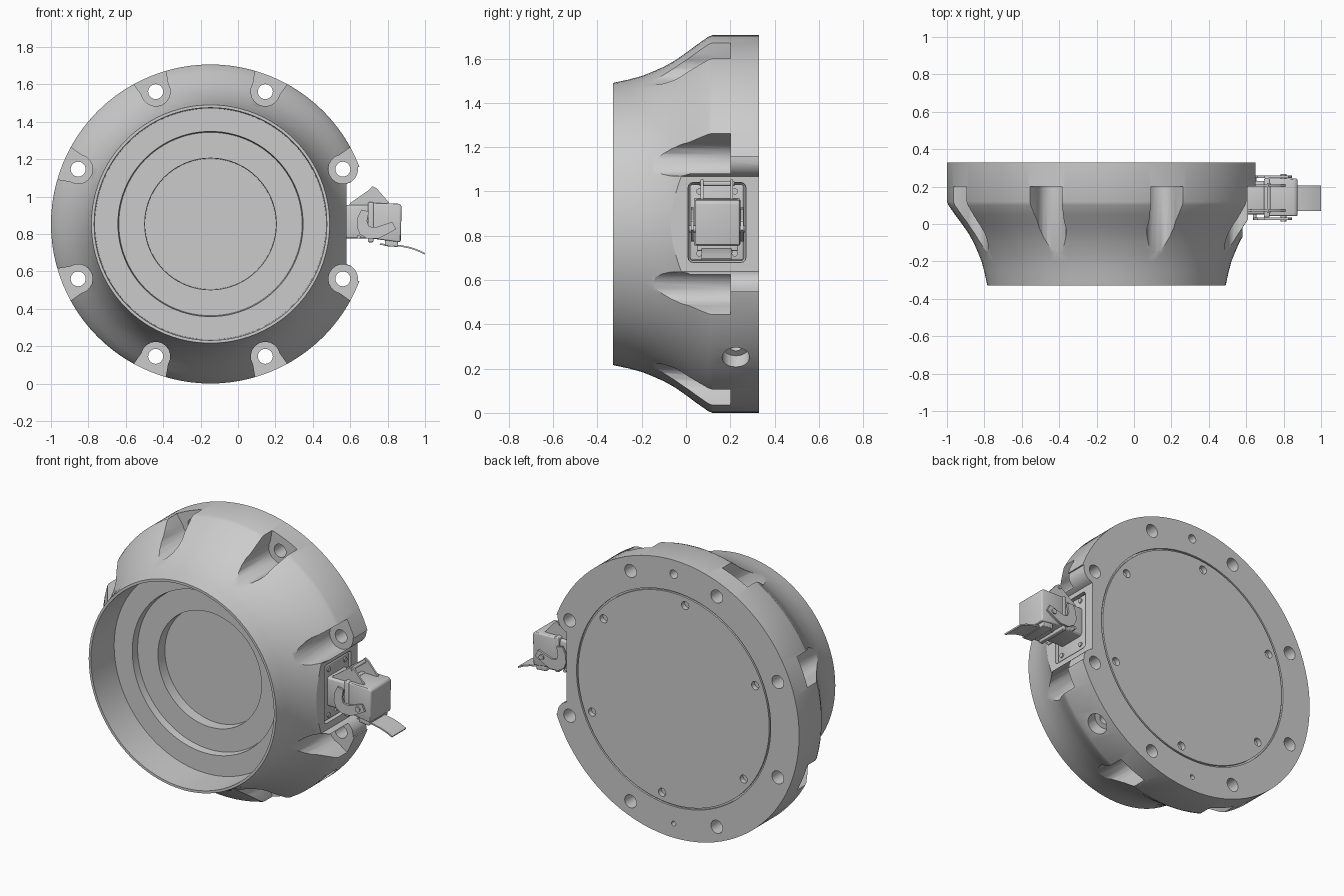
import bpy, bmesh, math
from mathutils import Vector

if "Cube" in bpy.data.objects:
    bpy.data.objects.remove(bpy.data.objects["Cube"])

CX, CZ = -0.147, 0.853          # axis of the round housing (runs along y)
metal = bpy.data.materials.new("plain grey")
metal.diffuse_color = (0.6, 0.6, 0.6, 1)
metal.use_nodes = True
metal.node_tree.nodes["Principled BSDF"].inputs["Base Color"].default_value = metal.diffuse_color


def make(name, bm):
    bm.normal_update()
    bmesh.ops.recalc_face_normals(bm, faces=bm.faces[:])
    me = bpy.data.meshes.new(name)
    bm.to_mesh(me)
    bm.free()
    me.materials.append(metal)
    ob = bpy.data.objects.new(name, me)
    bpy.context.collection.objects.link(ob)
    return ob


def lathe(name, profile, steps=96):
    """Spin (y, r) points round the housing axis."""
    bm = bmesh.new()
    vs = [bm.verts.new((CX + r, y, CZ)) for y, r in profile]
    es = [bm.edges.new(p) for p in zip(vs, vs[1:])]
    bmesh.ops.spin(bm, geom=vs + es, cent=(CX, 0, CZ), axis=(0, 1, 0),
                   angle=2 * math.pi, steps=steps)
    bmesh.ops.remove_doubles(bm, verts=bm.verts[:], dist=1e-4)
    return make(name, bm)


def prism(name, pts, y0, y1, bevel=0):
    """Extrude an (x, z) outline from y0 to y1."""
    bm = bmesh.new()
    f = bm.faces.new([bm.verts.new((x, y0, z)) for x, z in pts])
    g = bmesh.ops.extrude_face_region(bm, geom=[f])["geom"]
    bmesh.ops.translate(bm, vec=(0, y1 - y0, 0),
                        verts=[v for v in g if isinstance(v, bmesh.types.BMVert)])
    if not any(len(e.link_faces) == 2 for e in f.edges):
        bm.faces.new(f.verts)
    bm.normal_update()
    if bevel:
        bmesh.ops.bevel(bm, geom=bm.edges[:], offset=bevel, segments=3,
                        profile=0.5, affect='EDGES', clamp_overlap=True)
    return make(name, bm)


def box(name, x, y, z, bevel=0):
    return prism(name, [(x[0], z[0]), (x[1], z[0]), (x[1], z[1]), (x[0], z[1])], *y, bevel)


def rod(name, a, b, r, n=24):
    """Cylinder from point a to point b."""
    a, b = Vector(a), Vector(b)
    bm = bmesh.new()
    bmesh.ops.create_cone(bm, cap_ends=True, segments=n, radius1=r, radius2=r,
                          depth=(b - a).length)
    rot = (b - a).to_track_quat('Z', 'Y').to_matrix()
    for v in bm.verts:
        v.co = rot @ v.co + (a + b) / 2
    return make(name, bm)


def polar(r, deg):
    t = math.radians(deg)
    return CX + r * math.cos(t), CZ + r * math.sin(t)


def cut(target, cutter):
    m = target.modifiers.new("cut", 'BOOLEAN')
    m.operation, m.solver, m.object = 'DIFFERENCE', 'EXACT', cutter
    bpy.context.view_layer.objects.active = target
    bpy.ops.object.modifier_apply(modifier=m.name)
    bpy.data.objects.remove(cutter)


# Flared housing with stepped bore and a grooved back cover
housing = lathe("housing", [
    (.33, 0), (.33, .65), (.318, .65), (.318, .66), (.33, .66), (.33, .853),
    (.12, .853), (.10, .845), (.05, .81), (0, .773), (-.05, .738), (-.1, .71),
    (-.15, .688), (-.2, .668), (-.26, .652), (-.33, .637), (-.33, .622),
    (-.11, .618), (-.11, .495), (-.065, .49), (-.065, .352), (0, .35), (0, 0)])

# Bolt pockets and bolt holes
for k in range(8):
    ang = 22.5 + 45 * k
    local = [(.766 + .078 * math.cos(t), .078 * math.sin(t))
             for t in (math.radians(80 + 20 * i) for i in range(11))]
    local = [(.95, .116)] + local + [(.95, -.116)]
    c, s = math.cos(math.radians(ang)), math.sin(math.radians(ang))
    pts = [(CX + u * c - v * s, CZ + u * s + v * c) for u, v in local]
    cut(housing, prism("pocket_cutter", pts, -.5, .2))
    x, z = polar(.766, ang)
    cut(housing, rod("bolt_cutter", (x, .1, z), (x, .5, z), .04))

# Flat on the right flange, ending in rounded lobes about the nearest bolts
bx, bz = polar(.766, 22.5)
arc = [(bx + .081 * math.cos(t), bz - CZ + .081 * math.sin(t))
       for t in (math.radians(-76 + 14 * i) for i in range(7))]
side = arc + [(1.2, arc[-1][1] + .01)]
outline = [(x, CZ + z) for x, z in side] + [(x, CZ - z) for x, z in reversed(side)]
cut(housing, prism("flat_cutter", outline, -.5, .5))
cut(housing, box("recess_cutter", (.55, .8), (.01, .27), (.68, 1.04), .02))

# Cover screw holes, dowel holes and the side port
for k in range(6):
    x, z = polar(.6, 37.5 + 60 * k)
    cut(housing, rod("screw_cutter", (x, .3, z), (x, .4, z), .025, 16))
for ang, r in ((90, .026), (-90, .015)):
    x, z = polar(.766, ang)
    cut(housing, rod("dowel_cutter", (x, .25, z), (x, .4, z), r, 16))
for r0, rad in ((.78, .062), (.70, .03)):
    a, b = polar(r0, -45), polar(1, -45)
    cut(housing, rod("port_cutter", (a[0], .225, a[1]), (b[0], .225, b[1]), rad))

# Connector socket: plate, body and collar
box("socket_plate", (.54, .572), (.018, .262), (.688, 1.032), .012)
box("socket_body", (.55, .72), (.05, .23), (.775, .955), .018)
box("socket_collar", (.695, .725), (.035, .245), (.755, .97), .008)
for z in (.72, 1.0):
    for y in (.06, .22):
        rod("plate_screw", (.55, y, z), (.58, y, z), .014, 12)

# Connector hood with stepped rim
prism("hood", [(.715, .775), (.87, .755), (.875, .95), (.86, .962), (.715, .965)],
      .042, .243, .022)
prism("hood_rim", [(.785, .735), (.855, .73), (.855, .765), (.785, .77)], .05, .235, .006)

# Hinge ears on top and locking levers on both sides
for y in (.066, .2):
    prism("hinge_ear", [(.59, .94), (.6, .965), (.70, 1.035), (.72, 1.055), (.74, 1.045),
                        (.81, .965), (.72, .955)], y, y + .012)
rod("hinge_pin", (.72, .06, 1.035), (.72, .218, 1.035), .01, 12)
lever = [(.635, .84), (.65, .80), (.69, .775), (.75, .775), (.80, .80), (.845, .825),
         (.825, .865), (.78, .85), (.735, .835), (.70, .84), (.69, .87), (.70, .92),
         (.66, .93), (.64, .89)]
for y in (.022, .247):
    prism("locking_lever", lever, y, y + .012)
    rod("lever_pivot", (.80, y - .008, .83), (.80, y + .02, .83), .016, 16)
rod("lever_bar", (.645, .024, .785), (.645, .258, .785), .01, 12)

# Thin curved pull strip under the hood
path = [(.76, .748), (.82, .746), (.87, .74), (.92, .73), (.96, .717), (1.0, .698)]
prism("pull_strip", path + [(x - .003, z - .008) for x, z in reversed(path)], .07, .205)

# Smooth curved surfaces, keep edges crisp
for ob in bpy.context.scene.objects:
    ob.select_set(True)
bpy.context.view_layer.objects.active = housing
bpy.ops.object.shade_smooth_by_angle(angle=math.radians(28))
